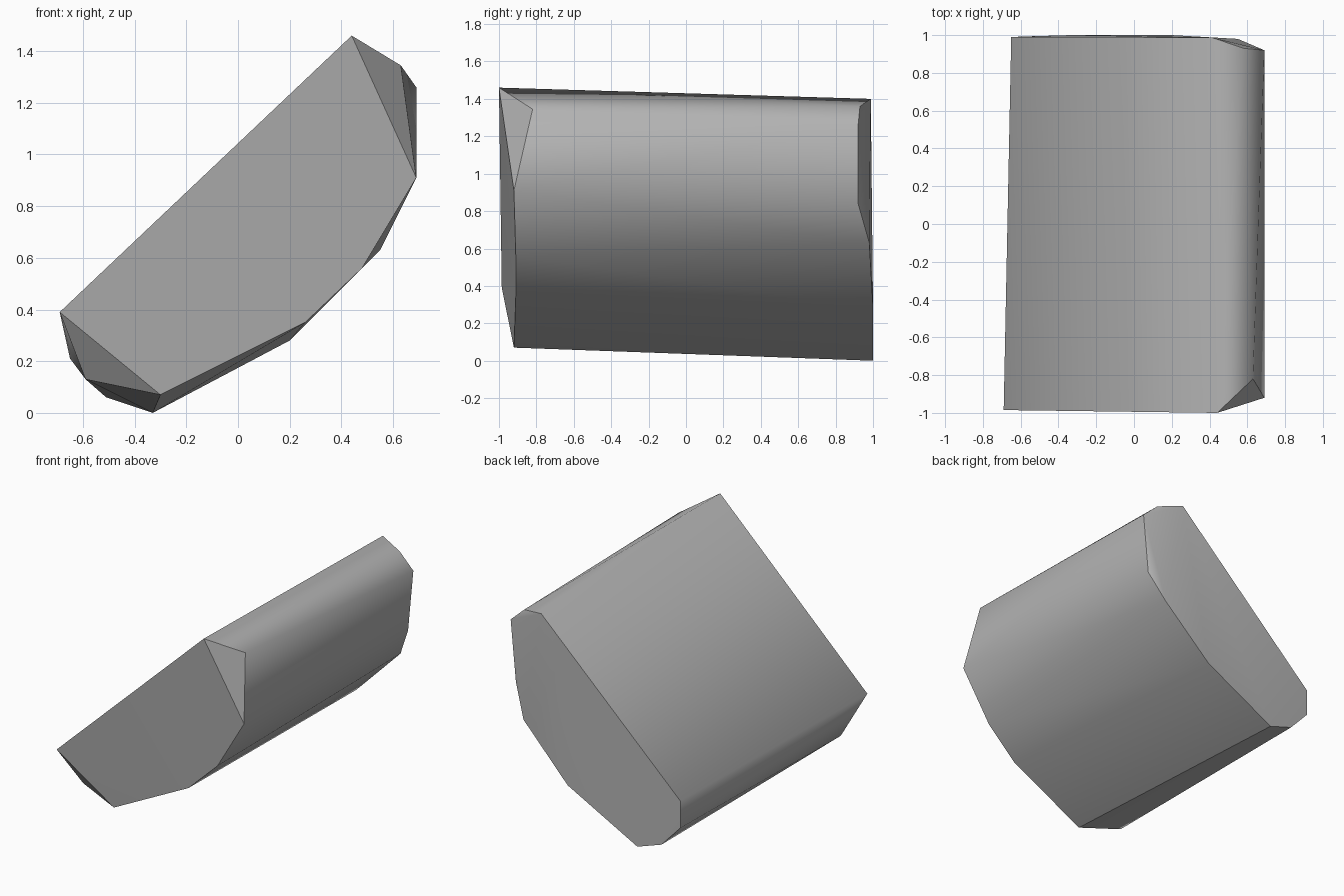
import bpy, bmesh
from math import radians

cube = bpy.data.objects.get("Cube")
if cube:
    bpy.data.objects.remove(cube, do_unlink=True)

# Corner points of the chipped half-round block
front_end = [(.44, -1, 1.46), (.69, -.92, .91), (.48, -.91, .56), (.26, -.91, .35),
             (-.30, -.92, .07), (-.69, -.985, .39)]
front_chips = [(.63, -.82, 1.345), (-.59, -.84, .13)]
back_end = [(.41, .988, 1.40), (-.65, .99, .396), (-.65, .99, .21), (-.51, .995, .06),
            (-.33, 1, 0), (.20, 1, .28), (.55, .98, .63)]
back_chips = [(.65, .92, .84), (.69, .92, 1.26), (.58, .93, 1.36)]

# Solid hull around the corners
bm = bmesh.new()
for p in front_end + front_chips + back_end + back_chips:
    bm.verts.new(p)
bmesh.ops.convex_hull(bm, input=bm.verts[:])
bmesh.ops.recalc_face_normals(bm, faces=bm.faces[:])
bm.normal_update()

# Rounded belly stays smooth; cut top, ends and chips keep crisp edges
for f in bm.faces:
    f.smooth = True
for e in bm.edges:
    angle = e.calc_face_angle(0)
    if all(abs(f.normal.y) < .35 for f in e.link_faces):
        low_edge = max(v.co.z for v in e.verts) < .1
        e.smooth = angle < radians(60) and not (low_edge and angle > radians(20))
    else:
        e.smooth = angle < radians(25)

mesh = bpy.data.meshes.new("stone_block")
bm.to_mesh(mesh)
bm.free()
block = bpy.data.objects.new("stone_block", mesh)
bpy.context.collection.objects.link(block)

# Plain grey
grey = bpy.data.materials.new("stone_grey")
grey.use_nodes = True
colour = (.45, .45, .45, 1)
grey.diffuse_color = colour
grey.node_tree.nodes["Principled BSDF"].inputs["Base Color"].default_value = colour
mesh.materials.append(grey)
